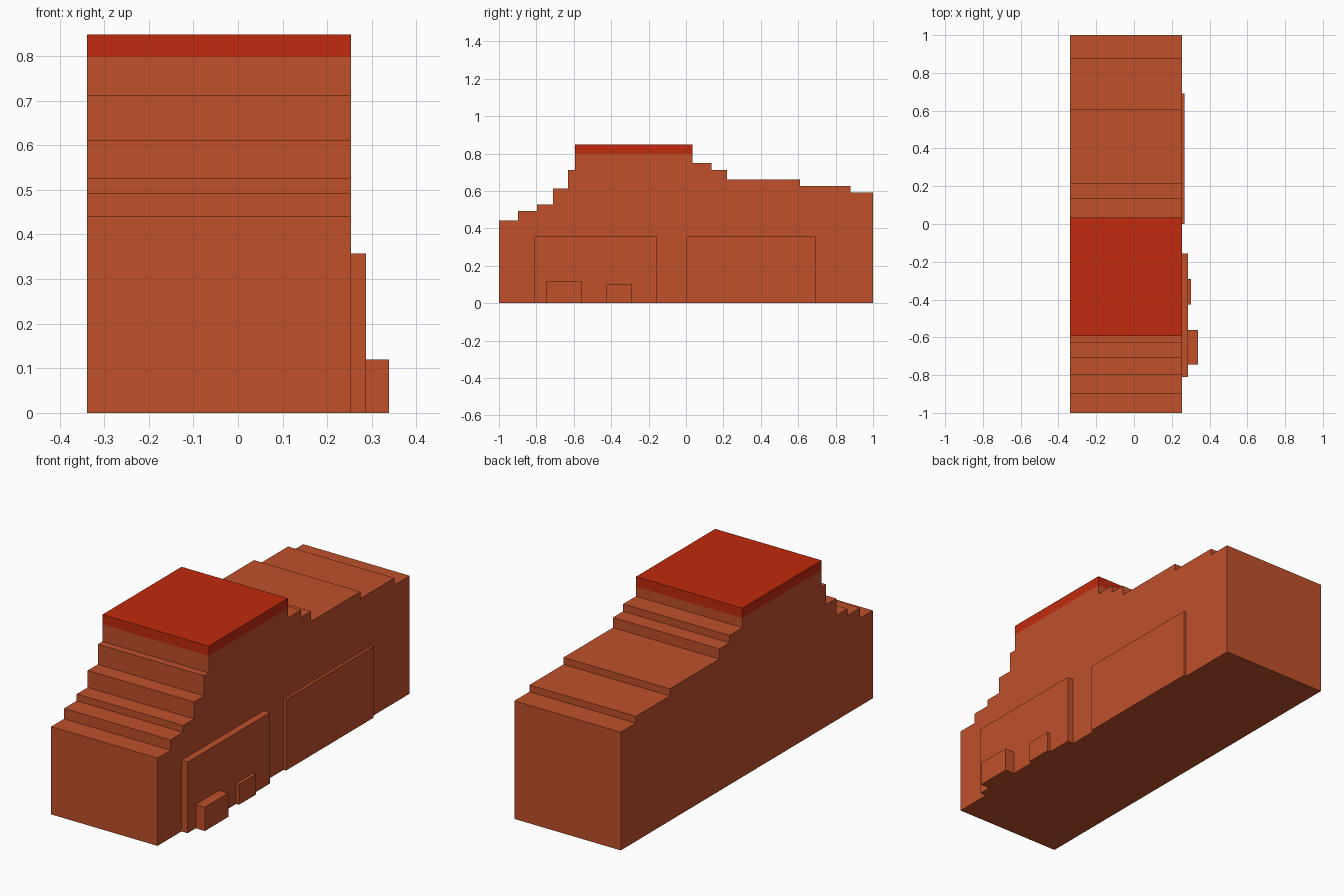
import bpy
import bmesh

cube = bpy.data.objects.get("Cube")
if cube:
    bpy.data.objects.remove(cube, do_unlink=True)


def material(name, rgb):
    m = bpy.data.materials.new(name)
    m.use_nodes = True
    col = (*rgb, 1.0)
    m.diffuse_color = col
    bsdf = next(n for n in m.node_tree.nodes if n.type == 'BSDF_PRINCIPLED')
    bsdf.inputs["Base Color"].default_value = col
    return m


BRICK = material("brick_orange", (0.527, 0.082, 0.024))
RED = material("roof_red", (0.527, 0.023, 0.004))

X0, X1 = -0.338, 0.253  # side walls of the main body


def extruded(name, profile, x0, x1, mat):
    """Solid from a (y, z) outline swept along x."""
    bm = bmesh.new()
    face = bm.faces.new([bm.verts.new((x0, y, z)) for y, z in profile])
    ext = bmesh.ops.extrude_face_region(bm, geom=[face])
    moved = [v for v in ext["geom"] if isinstance(v, bmesh.types.BMVert)]
    bmesh.ops.translate(bm, verts=moved, vec=(x1 - x0, 0, 0))
    bmesh.ops.recalc_face_normals(bm, faces=bm.faces)
    mesh = bpy.data.meshes.new(name)
    bm.to_mesh(mesh)
    bm.free()
    mesh.materials.append(mat)
    obj = bpy.data.objects.new(name, mesh)
    bpy.context.collection.objects.link(obj)
    return obj


def box(name, y0, y1, z0, z1, x0, x1, mat):
    return extruded(name, [(y0, z0), (y1, z0), (y1, z1), (y0, z1)], x0, x1, mat)


# Stepped body: each step is (where it ends along y, its height)
steps = [(-0.897, 0.441), (-0.797, 0.493), (-0.71, 0.527), (-0.63, 0.612),
         (-0.593, 0.713), (0.035, 0.798), (0.137, 0.75), (0.218, 0.713),
         (0.61, 0.662), (0.88, 0.627), (1.0, 0.593)]
outline = [(-1.0, 0.0)]
y = -1.0
for y_end, z in steps:
    outline += [(y, z), (y_end, z)]
    y = y_end
outline.append((1.0, 0.0))
extruded("stepped_body", outline, X0, X1, BRICK)

# Red slab on the highest step
box("roof_slab", -0.593, 0.035, 0.798, 0.848, X0, X1, RED)

# Raised panels on the left wall
box("front_side_panel", -0.81, -0.155, 0, 0.357, X1, 0.287, BRICK)
box("rear_side_panel", 0.0, 0.692, 0, 0.357, X1, 0.267, BRICK)

# Small blocks standing against the front panel
box("large_side_block", -0.745, -0.56, 0, 0.12, 0.287, 0.338, BRICK)
box("small_side_block", -0.425, -0.29, 0, 0.103, 0.287, 0.303, BRICK)
